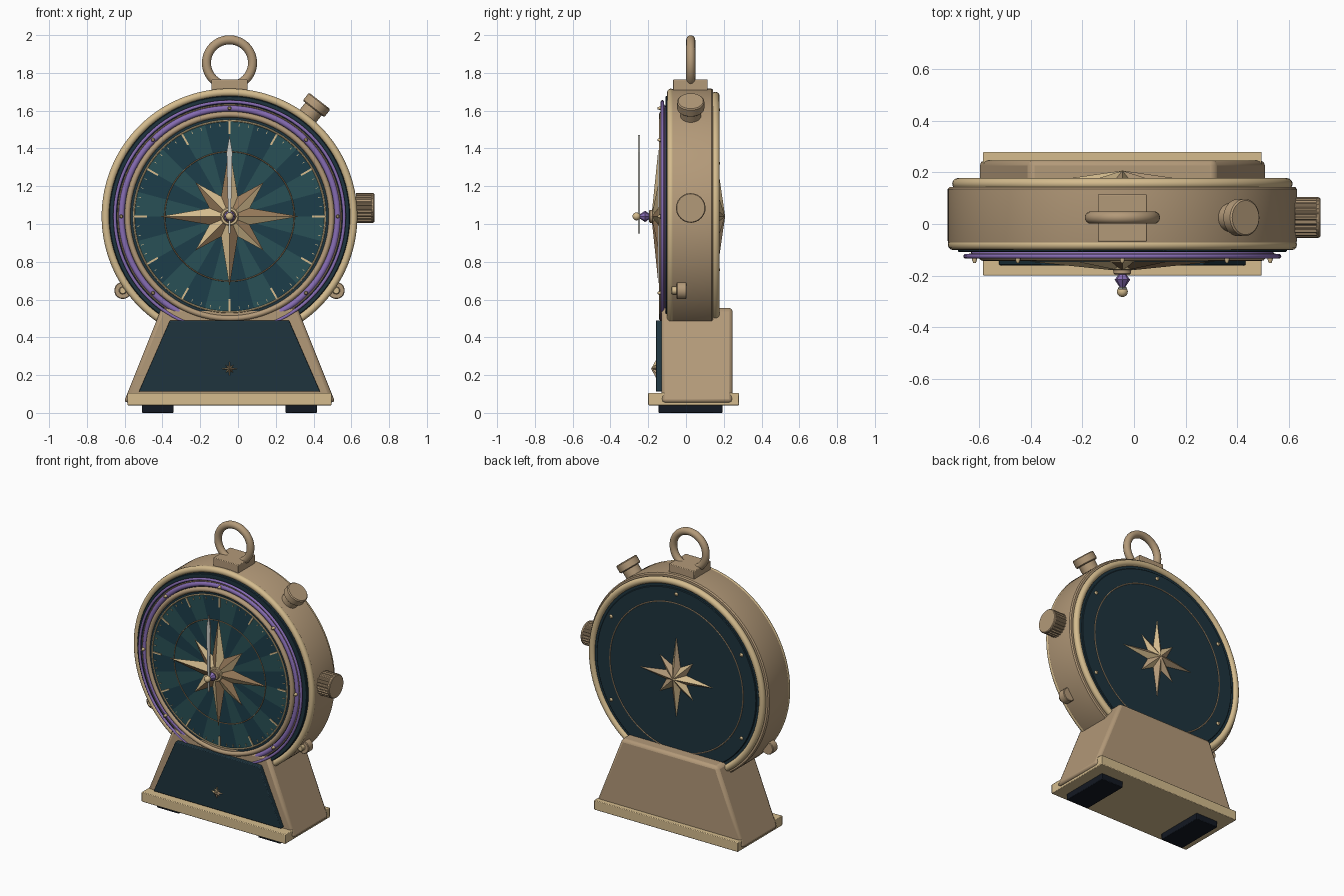
import bpy, bmesh
from math import pi, sin, cos, radians
from mathutils import Vector, Matrix

if "Cube" in bpy.data.objects:
    bpy.data.objects.remove(bpy.data.objects["Cube"])

CX, CZ = -0.045, 1.04          # centre of the round case
C = Vector((CX, 0, CZ))


def mat(name, *rgb):
    m = bpy.data.materials.new(name)
    m.diffuse_color = (*rgb, 1)
    m.use_nodes = True
    m.node_tree.nodes["Principled BSDF"].inputs["Base Color"].default_value = m.diffuse_color
    return m


BRASS = mat("brass", .45, .32, .19)
GOLD = mat("gold", .66, .50, .27)
BRONZE = mat("bronze", .30, .19, .10)
NAVY = mat("navy", .013, .034, .048)
TEAL = mat("teal", .022, .080, .092)
TEAL_D = mat("dark_teal", .012, .048, .068)
PURPLE = mat("purple", .24, .15, .45)
BLACK = mat("rubber", .006, .009, .016)
SILVER = mat("silver", .60, .60, .56)


def finish(name, bm, mats, loc=(0, 0, 0), direction=None, smooth=True, bevel=0, segs=2):
    bmesh.ops.recalc_face_normals(bm, faces=bm.faces)
    me = bpy.data.meshes.new(name)
    bm.to_mesh(me)
    bm.free()
    for m in mats:
        me.materials.append(m)
    ob = bpy.data.objects.new(name, me)
    bpy.context.collection.objects.link(ob)
    ob.location = loc
    if direction:
        ob.rotation_euler = Vector(direction).to_track_quat('Y', 'Z').to_euler()
    if bevel:
        b = ob.modifiers.new("bevel", 'BEVEL')
        b.width, b.segments = bevel, segs
    if smooth:
        bpy.ops.object.select_all(action='DESELECT')
        ob.select_set(True)
        bpy.context.view_layer.objects.active = ob
        bpy.ops.object.shade_smooth_by_angle(angle=radians(35))
    return ob


def lathe(name, profile, m, loc=C, direction=None, n=96, closed=False):
    """Turn (radius, y) points around the local y axis."""
    bm = bmesh.new()
    vs = [bm.verts.new((r, y, 0)) for r, y in profile]
    es = [bm.edges.new(p) for p in zip(vs, vs[1:] + vs[:1] if closed else vs[1:])]
    bmesh.ops.spin(bm, geom=vs + es, axis=(0, 1, 0), cent=(0, 0, 0), angle=2 * pi, steps=n)
    bmesh.ops.remove_doubles(bm, verts=bm.verts, dist=1e-5)
    return finish(name, bm, [m], loc, direction)


def disc(name, r, y0, y1, m, loc=C, direction=None, n=96, b=.004):
    return lathe(name, [(0, y0), (r - b, y0), (r, y0 + b), (r, y1 - b), (r - b, y1), (0, y1)],
                 m, loc, direction, n)


def ring(name, R, r, y, m, loc=C, ry=None, direction=None, n=96, k=12):
    ry = ry or r
    pts = [(R + r * cos(2 * pi * i / k), y + ry * sin(2 * pi * i / k)) for i in range(k)]
    return lathe(name, pts, m, loc, direction, n, True)


def box(name, x0, x1, y0, y1, z0, z1, m, bevel=0.0, top=None):
    """Box, with optional narrower x range at the top."""
    t0, t1 = top or (x0, x1)
    bm = bmesh.new()
    f = bm.faces.new([bm.verts.new((x, y0, z)) for x, z in
                      ((x0, z0), (x1, z0), (t1, z1), (t0, z1))])
    g = bmesh.ops.extrude_face_region(bm, geom=[f])
    bmesh.ops.translate(bm, vec=(0, y1 - y0, 0),
                        verts=[v for v in g['geom'] if isinstance(v, bmesh.types.BMVert)])
    return finish(name, bm, [m], bevel=bevel)


def star(name, long_r, short_r, valley, y_tip, y_apex, loc):
    """Faceted eight-pointed compass star, light and dark halves."""
    bm = bmesh.new()
    apex = bm.verts.new((0, y_apex, 0))
    rim = []
    for i in range(16):
        r = valley if i % 2 else (long_r if i % 4 == 0 else short_r)
        rim.append(bm.verts.new((r * sin(pi * i / 8), y_tip, r * cos(pi * i / 8))))
    for i in range(16):
        bm.faces.new((apex, rim[i], rim[(i + 1) % 16])).material_index = i % 2
    bm.faces.new(rim)
    return finish(name, bm, [GOLD, BRONZE if long_r > .3 else BRASS], loc, smooth=False)


def studs(name, n, R, y, r, h):
    for i in range(n):
        a = 2 * pi * i / n
        lathe(name, [(0, y), (r, y), (r, y + h * .4), (r * .5, y + h), (0, y + h)], GOLD,
              C + Vector((R * sin(a), 0, R * cos(a))), n=12)


# stand
box("base_plate", CX - .54, CX + .54, -.20, .28, .04, .105, GOLD, .004)
box("plinth", CX - .56, CX + .56, -.13, .247, .055, .556, BRASS, .02, (CX - .36, CX + .36))
box("front_panel", CX - .48, CX + .48, -.16, -.12, .112, .49, NAVY, .005, (CX - .315, CX + .315))
for s in (-1, 1):
    x = CX + s * .38
    box("foot", x - .083, x + .083, -.145, .193, 0, .045, BLACK, .004)
star("panel_star", .045, .03, .013, -.16, -.185, (CX, 0, .233))

# round case with rims
lathe("case_drum", [(0, -.09), (.65, -.09), (.672, -.08), (.677, -.065), (.677, .135),
                    (.67, .143), (0, .143)], BRASS, n=128)
ring("front_rim", .656, .021, -.08, GOLD, n=128)
ring("back_rim", .638, .022, .156, GOLD, n=128)

# front face
disc("face_plate", .638, -.108, -.08, NAVY)
ring("outer_purple_ring", .607, .009, -.125, PURPLE)
ring("purple_band", .572, .016, -.116, PURPLE, ry=.014)
ring("brass_line", .591, .004, -.118, BRASS, k=8)
ring("bezel_ring", .54, .016, -.125, BRASS, ry=.018)
disc("dial_base", .53, -.129, -.09, NAVY)
studs("bezel_stud", 8, .573, -.128, .010, -.024)

# dial: alternating wedges
bm = bmesh.new()
N = 96
mid = bm.verts.new((0, -.131, 0))
rim = [bm.verts.new((.505 * sin(2 * pi * i / N), -.131, .505 * cos(2 * pi * i / N))) for i in range(N)]
for i in range(N):
    bm.faces.new((mid, rim[i], rim[(i + 1) % N])).material_index = (i // 4) % 2
finish("dial_wedges", bm, [TEAL, TEAL_D], C, smooth=False)
ring("dial_edge", .507, .005, -.131, GOLD, k=8)
ring("dial_inner_line", .343, .003, -.131, BRONZE, k=6)

# hour and minute ticks
bm = bmesh.new()
for i in range(60):
    big = i % 5 == 0
    w, l, r = (.010, .065, .47) if big else (.003, .014, .485)
    bmesh.ops.create_cube(bm, size=1, matrix=Matrix.Rotation(2 * pi * i / 60, 4, 'Y')
                          @ Matrix.Translation((0, -.132, r)) @ Matrix.Diagonal((w, .008, l, 1)))
finish("dial_ticks", bm, [GOLD], C, smooth=False)
star("compass_star", .37, .255, .115, -.145, -.183, C)

# hub, spindle and needle
disc("hub", .048, -.178, -.14, GOLD, n=32)
disc("hub_collar", .034, -.195, -.17, BRASS, n=32)
lathe("purple_jewel", [(0, -.19), (.012, -.192), (.030, -.216), (.010, -.246), (0, -.246)], PURPLE, n=8)
lathe("spindle_ball", [(.021 * sin(pi * i / 10), -.262 - .021 * cos(pi * i / 10)) for i in range(11)],
      GOLD, n=24)
bm = bmesh.new()
half = [(.004, -.09), (.007, 0), (.015, .34), (0, .43)]
outline = half + [(-x, z) for x, z in half[-2::-1]]
f = bm.faces.new([bm.verts.new((x, -.254, z)) for x, z in outline])
g = bmesh.ops.extrude_face_region(bm, geom=[f])
bmesh.ops.translate(bm, vec=(0, .01, 0), verts=[v for v in g['geom'] if isinstance(v, bmesh.types.BMVert)])
finish("needle", bm, [SILVER], C, smooth=False)

# back face
disc("back_plate", .625, .13, .160, NAVY)
disc("back_inner_plate", .60, .15, .167, NAVY)
ring("back_line", .50, .004, .167, BRASS, k=8)
studs("back_stud", 6, .565, .165, .012, .014)
star("back_star", .29, .185, .085, .165, .207, C)

# hanging ring
box("ring_mount", CX - .095, CX + .095, -.068, .115, 1.66, 1.765, BRASS, .004)
ring("hanging_ring", .122, .024, 0, BRASS, Vector((CX, .025, 1.853)), n=64, k=16)

# upper button
a = radians(52)
d = Vector((cos(a), 0, sin(a)))
O = C + Vector((0, .025, 0))
disc("button_stem", .055, .64, .74, BRASS, O, d, n=40)
disc("button_cap", .072, .722, .776, BRASS, O, d, n=40, b=.006)

# fluted side crown
P = Vector((0, .025, 1.085))
disc("crown_stem", .05, .58, .66, BRASS, P, (1, 0, 0), n=32)
bm = bmesh.new()
T = 96
loop = [bm.verts.new(((.079 if i % 4 < 2 else .073) * sin(2 * pi * i / T), .625,
                      (.079 if i % 4 < 2 else .073) * cos(2 * pi * i / T))) for i in range(T)]
g = bmesh.ops.extrude_face_region(bm, geom=[bm.faces.new(loop)])
bmesh.ops.translate(bm, vec=(0, .09, 0), verts=[v for v in g['geom'] if isinstance(v, bmesh.types.BMVert)])
finish("fluted_crown", bm, [BRASS], P, (1, 0, 0), smooth=False)
disc("crown_cap", .078, .705, .722, BRASS, P, (1, 0, 0), n=48)

# small lower lugs
for s in (-1, 1):
    L = Vector((CX + s * .565, 0, .648))
    disc("lug", .045, -.05, .003, BRASS, L, n=32)
    disc("lug_pin", .020, -.077, -.04, GOLD, L, n=24)
